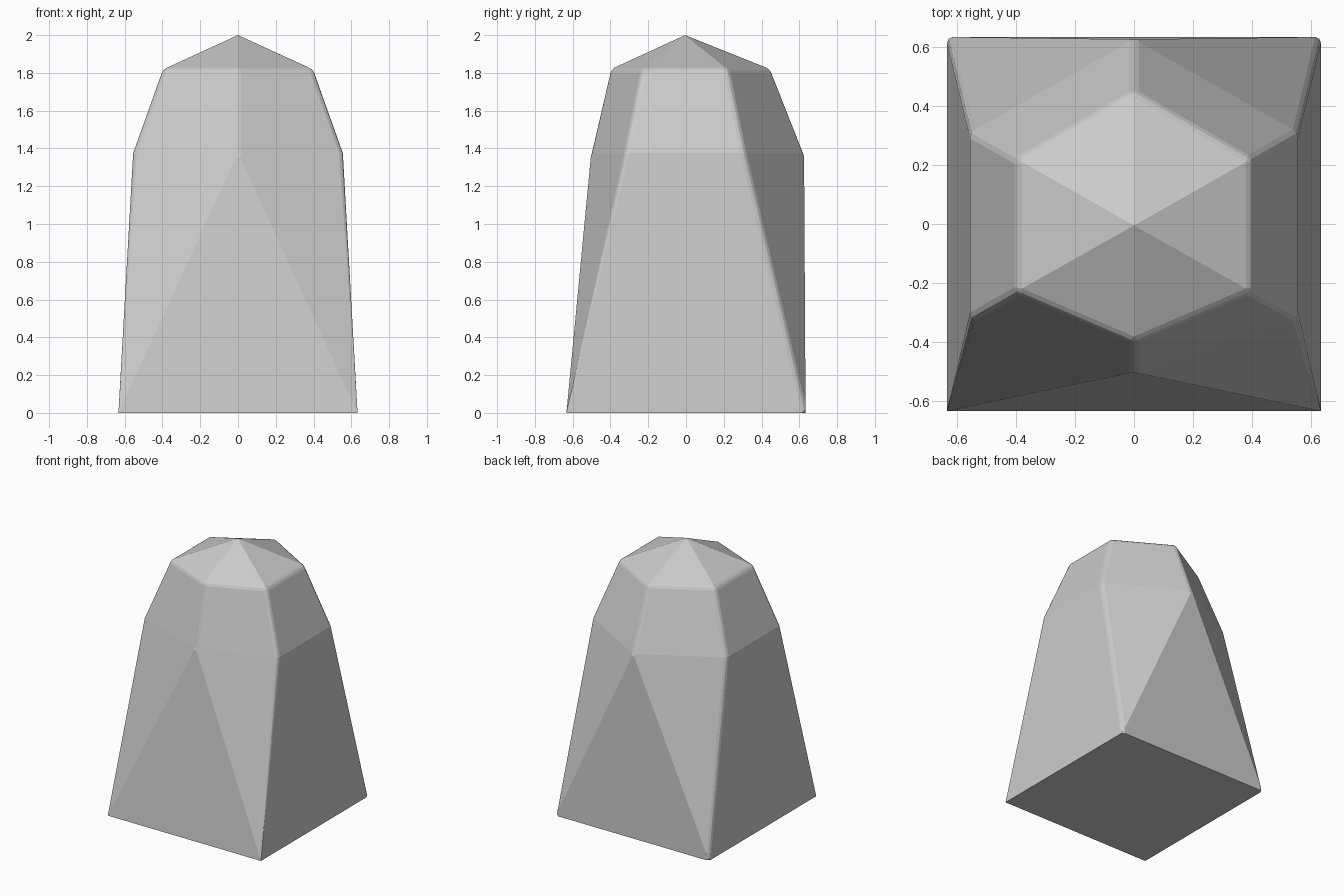
import bpy, bmesh, math

if "Cube" in bpy.data.objects:
    bpy.data.objects.remove(bpy.data.objects["Cube"])

H = 0.633  # half width of the square foot
bm = bmesh.new()


def ring(points, z):
    return [bm.verts.new((x, y, z)) for x, y in points]


def hexagon(x, front, side_front, side_back, back):
    return [(0, front), (x, side_front), (x, side_back),
            (0, back), (-x, side_back), (-x, side_front)]


# Square foot, two six-sided rings and the apex
foot = ring([(-H, -H), (H, -H), (H, H), (-H, H)], 0)
shoulder = ring(hexagon(0.555, -0.502, -0.32, 0.31, 0.625), 1.375)
crown = ring(hexagon(0.397, -0.4, -0.23, 0.22, 0.45), 1.818)
apex = bm.verts.new((0, -0.005, 2.0))

# Upper facets and pointed cap
for i in range(6):
    j = (i + 1) % 6
    bm.faces.new((shoulder[i], shoulder[j], crown[j], crown[i]))
    bm.faces.new((crown[i], crown[j], apex))

# Lower body: square blending into the hexagon
a, b, c, d = foot
s = shoulder
bm.faces.new((d, c, b, a))
bm.faces.new((a, b, s[0]))
bm.faces.new((c, d, s[3]))
bm.faces.new((b, c, s[2], s[1]))
bm.faces.new((d, a, s[5], s[4]))
for corner, i in ((b, 0), (c, 2), (d, 3), (a, 5)):
    bm.faces.new((corner, s[(i + 1) % 6], s[i]))
bmesh.ops.recalc_face_normals(bm, faces=bm.faces)

# Narrow bevel on the sharper edges, leaving the foot crisp
sharp = [e for e in bm.edges
         if e.calc_face_angle() > math.radians(33)
         and max(v.co.z for v in e.verts) > 0.01]
bmesh.ops.bevel(bm, geom=sharp, offset=0.02, offset_type='OFFSET',
                segments=2, profile=0.5, affect='EDGES', clamp_overlap=True)

# Front bevels taper to a point at the foot corners
for v in bm.verts:
    if v.co.z < 0.06 and v.co.y < -0.5:
        v.co = (math.copysign(H, v.co.x), -H, 0)
bmesh.ops.remove_doubles(bm, verts=bm.verts, dist=0.0005)
bmesh.ops.recalc_face_normals(bm, faces=bm.faces)

mesh = bpy.data.meshes.new("faceted_block")
bm.to_mesh(mesh)
bm.free()
bpy.context.collection.objects.link(bpy.data.objects.new("faceted_block", mesh))
